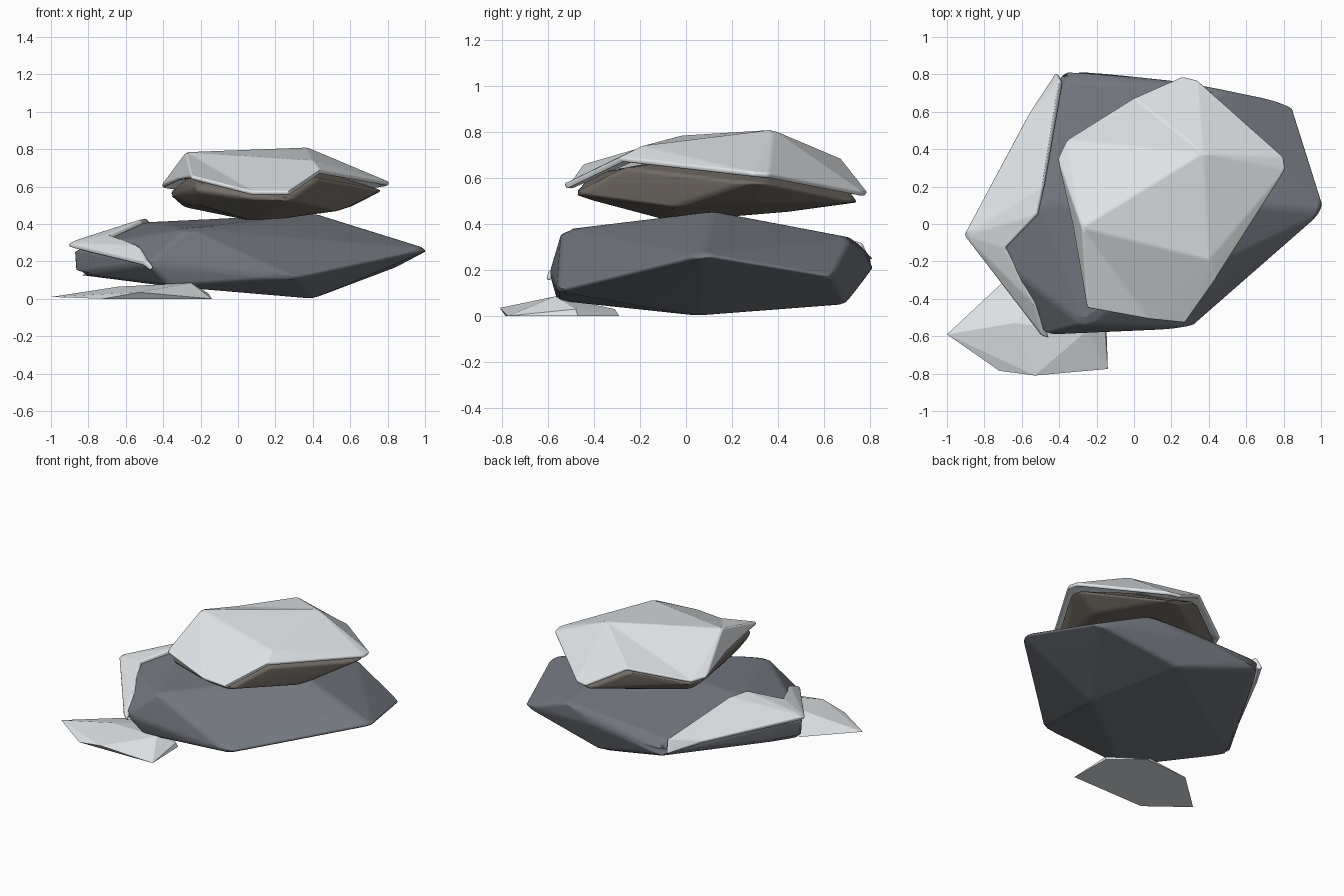
import bpy, bmesh
from mathutils import Vector
from mathutils.geometry import delaunay_2d_cdt

cube = bpy.data.objects.get("Cube")
if cube:
    bpy.data.objects.remove(cube, do_unlink=True)


def material(name, rgb):
    mat = bpy.data.materials.new(name)
    mat.use_nodes = True
    mat.diffuse_color = (*rgb, 1)
    mat.node_tree.nodes["Principled BSDF"].inputs["Base Color"].default_value = (*rgb, 1)
    return mat


slate = material("slate grey", (0.17, 0.183, 0.208))
brown = material("brown grey", (0.17, 0.15, 0.13))
snow = material("snow white", (0.75, 0.78, 0.80))


def finish(name, bm, mat, bevel=0, thickness=0):
    """Turn a bmesh into an object, with optional thickness and soft edges."""
    mesh = bpy.data.meshes.new(name)
    bm.to_mesh(mesh)
    bm.free()
    mesh.materials.append(mat)
    obj = bpy.data.objects.new(name, mesh)
    bpy.context.collection.objects.link(obj)
    if thickness:
        shell = obj.modifiers.new("Thickness", 'SOLIDIFY')
        shell.thickness = thickness
        shell.offset = -1
    if bevel:
        for face in mesh.polygons:
            face.use_smooth = True
        soft = obj.modifiers.new("Soft edges", 'BEVEL')
        soft.width = bevel
        soft.segments = 3
        soft.limit_method = 'ANGLE'
        soft.angle_limit = 0.15
        obj.modifiers.new("Normals", 'WEIGHTED_NORMAL')
    return obj


def stone(name, points, mat, bevel=0):
    """Chiselled stone: the convex hull of its corners."""
    bm = bmesh.new()
    for p in points:
        bm.verts.new(p)
    bmesh.ops.convex_hull(bm, input=bm.verts[:])
    loose = [v for v in bm.verts if not v.link_faces]
    bmesh.ops.delete(bm, geom=loose, context='VERTS')
    bmesh.ops.dissolve_limit(bm, angle_limit=0.04, verts=bm.verts[:], edges=bm.edges[:])
    bmesh.ops.recalc_face_normals(bm, faces=bm.faces[:])
    return finish(name, bm, mat, bevel)


def snow_sheet(name, rim, peaks, thickness):
    """Sheet of snow stretched from a closed rim over some peaks."""
    points = rim + peaks
    edges = [(i, (i + 1) % len(rim)) for i in range(len(rim))]
    flat = [Vector(p[:2]) for p in points]
    _, _, faces, origin, _, _ = delaunay_2d_cdt(flat, edges, [], 1, 0.0001)
    bm = bmesh.new()
    verts = [bm.verts.new(points[ids[0]]) for ids in origin]
    for face in faces:
        bm.faces.new([verts[i] for i in face])
    bm.normal_update()
    for face in bm.faces:
        if face.normal.z < 0:
            face.normal_flip()
    return finish(name, bm, snow, 0.01, thickness)


# Wide lower stone
lower_top = [(0.42, 0.12, 0.455), (-0.27, -0.54, 0.375), (0.2, -0.2, 0.395),
             (-0.5, 0.1, 0.41), (-0.36, 0.76, 0.3), (0.44, 0.725, 0.34)]
lower_girdle = [(1.03, 0.07, 0.265), (0.85, 0.64, 0.17), (0.2, 0.77, 0.25),
                (-0.38, 0.83, 0.23), (-0.88, -0.07, 0.275), (-0.48, -0.595, 0.19)]
lower_base = [(0.4, 0.05, 0), (0.31, -0.56, 0.11), (0.2, 0.7, 0.05),
              (-0.36, 0.79, 0.19), (-0.87, -0.07, 0.13), (-0.36, -0.56, 0.065)]
stone("lower_stone", lower_top + lower_girdle + lower_base, slate, 0.03)

# Snow lying on the left flank of the lower stone
snow_sheet("lower_snow",
           [(-0.42, 0.81, 0.23), (-0.57, 0.58, 0.28), (-0.91, -0.06, 0.3),
            (-0.49, -0.6, 0.2), (-0.45, -0.61, 0.17), (-0.53, -0.43, 0.285),
            (-0.69, -0.13, 0.345), (-0.52, 0.05, 0.425), (-0.49, 0.2, 0.43),
            (-0.4, 0.77, 0.32)], [], 0.03)

# Snow cap rim and peaks, shared by the upper stone beneath it
cap_rim = [(0.08, -0.51, 0.575), (0.27, -0.53, 0.575), (0.44, -0.29, 0.69),
           (0.81, 0.29, 0.625), (0.8, 0.36, 0.62), (0.34, 0.77, 0.54),
           (0.26, 0.79, 0.54), (0, 0.675, 0.685), (-0.36, 0.45, 0.605),
           (-0.41, 0.35, 0.61), (-0.33, 0, 0.64), (-0.25, -0.45, 0.66)]
cap_peaks = [(-0.28, -0.02, 0.785), (0.37, 0.38, 0.81), (0.4, -0.19, 0.74)]
snow_sheet("upper_snow_cap", cap_rim, cap_peaks, 0.025)

# Upper stone: tucked inside the cap, tapering to a blunt underside
middle = Vector((0.2, 0.14, 0))
tucked = []
for ring, scale, drop in ((cap_rim, 0.94, 0.045), (cap_peaks, 0.85, 0.09)):
    for p in ring:
        q = middle + (Vector(p) - middle) * scale
        q.z = p[2] - drop
        tucked.append(q)
underside = [(0.1, -0.06, 0.41), (0.54, -0.05, 0.47), (0.6, 0.3, 0.49),
             (0.2, 0.42, 0.45), (0.25, 0.68, 0.5), (-0.29, 0.36, 0.49),
             (-0.26, 0, 0.5), (-0.2, -0.32, 0.5), (0.2, -0.4, 0.5),
             (-0.23, -0.42, 0.575)]
stone("upper_stone", tucked + underside, brown, 0.02)

# Low snow drift on the ground
drift_base = [(-1, -0.59, 0.01), (-0.72, -0.785, 0), (-0.14, -0.775, 0),
              (-0.15, -0.47, 0), (-0.35, -0.29, 0), (-0.7, -0.31, 0)]
drift_top = [(-0.25, -0.57, 0.085), (-0.64, -0.53, 0.065), (-0.53, -0.81, 0.035),
             (-0.16, -0.48, 0.03), (-0.4, -0.31, 0.03)]
stone("ground_snow", drift_base + drift_top, snow)
